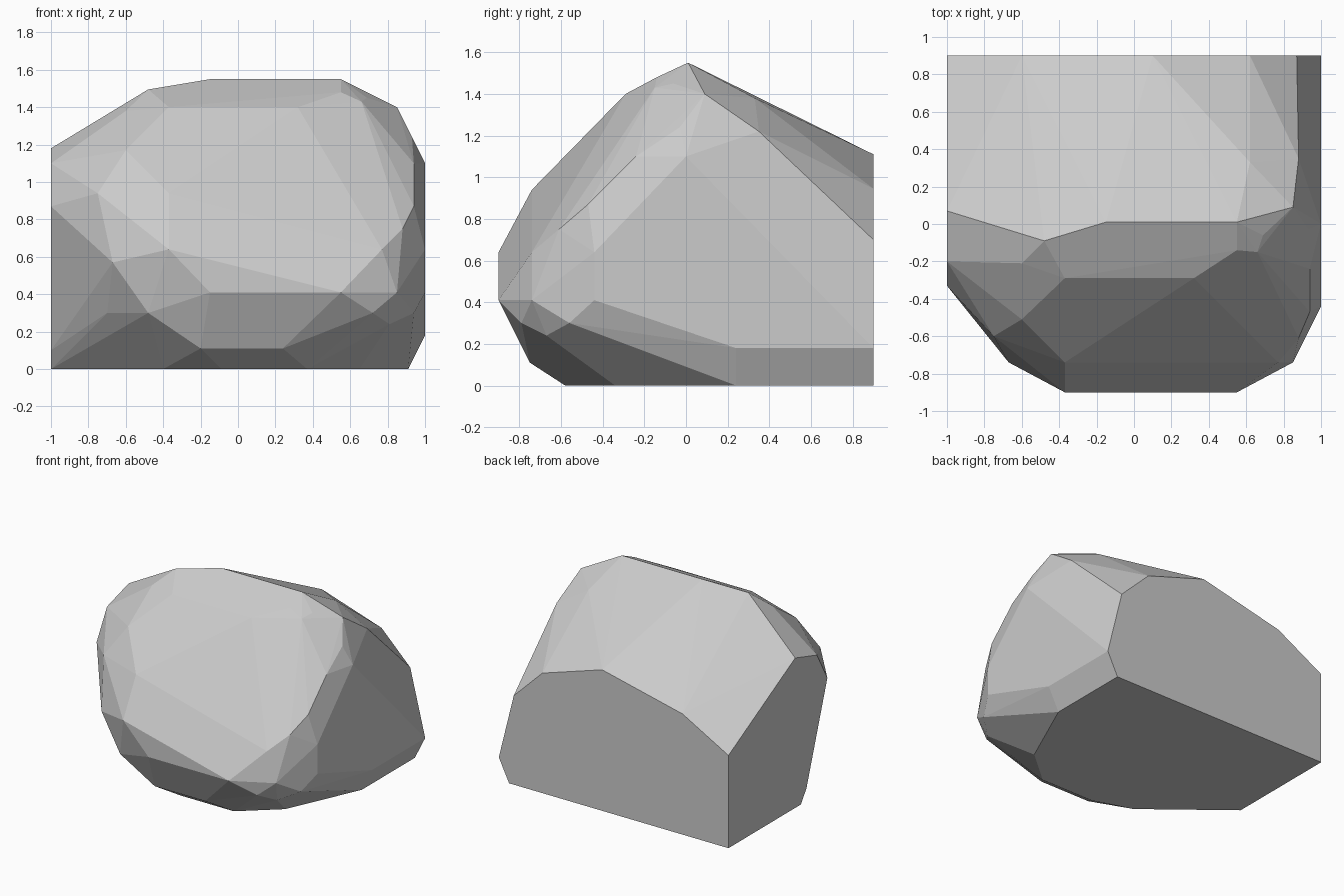
import bpy
import bmesh
from mathutils import Vector

if "Cube" in bpy.data.objects:
    bpy.data.objects.remove(bpy.data.objects["Cube"])


def on_plane(axis, value, outline):
    """Lift a 2D outline onto the plane where the given axis equals value."""
    points = []
    for a, b in outline:
        p = [a, b]
        p.insert(axis, value)
        points.append(Vector(p))
    return points


corners = []

# Flat cut sides of the boulder: base, back, left and right
corners += on_plane(2, 0, [(-1, 0), (-.4, -.48), (-.09, -.58), (.37, -.58),
                           (.65, -.34), (.91, .24), (.91, .9), (-1, .9)])
corners += on_plane(1, .9, [(1, .18), (.94, .41), (.87, .7), (.62, .945),
                            (.1, 1.11), (-.6, .95), (-1, .73)])
corners += on_plane(0, -1, [(.07, 1.18), (-.2, 1.1), (-.33, .87), (-.07, .1)])
corners += on_plane(0, 1, [(.24, .18), (0, 1.1), (-.44, .64), (-.44, .41)])

# Front nose facet
corners += on_plane(1, -.9, [(-.37, .64), (-.15, .41), (.55, .41)])

# Crown ridge and shoulders
crown = [(-.48, -.09, 1.495), (-.15, .01, 1.55), (.55, .01, 1.55),
         (.62, .33, 1.38), (.85, .09, 1.40), (.88, .35, 1.22),
         (.88, .81, .76), (.69, -.06, 1.45), (.66, -.15, 1.43),
         (.55, -.14, 1.48), (.32, -.29, 1.40), (-.37, -.29, 1.40)]

# Chipped front left and front right edges
chips = [(-.6, -.21, 1.38), (-.71, -.33, 1.22), (-.6, -.51, 1.17),
         (-.75, -.6, .94), (-.37, -.74, .94), (-.67, -.74, .57),
         (.93, -.03, 1.24), (.94, -.24, 1.10), (.94, -.47, .87),
         (.88, -.61, .75), (.77, -.74, .64), (.85, -.74, .41)]

# Undercut facets near the ground
undercut = [(-.7, -.56, .3), (-.48, -.78, .3), (-.2, -.75, .11),
            (.24, -.75, .11), (.72, -.79, .3), (.81, -.67, .24),
            (.94, -.56, .3)]
corners += [Vector(p) for p in crown + chips + undercut]

# Wrap the corners in one faceted skin and merge coplanar triangles
bm = bmesh.new()
for p in corners:
    bm.verts.new(p)
hull = bmesh.ops.convex_hull(bm, input=bm.verts[:])
bmesh.ops.delete(bm, geom=[v for v in bm.verts if not v.link_faces],
                 context='VERTS')
bmesh.ops.dissolve_limit(bm, angle_limit=.03, verts=bm.verts[:],
                         edges=bm.edges[:])
bmesh.ops.recalc_face_normals(bm, faces=bm.faces[:])

mesh = bpy.data.meshes.new("boulder")
bm.to_mesh(mesh)
bm.free()
bpy.context.collection.objects.link(bpy.data.objects.new("boulder", mesh))
